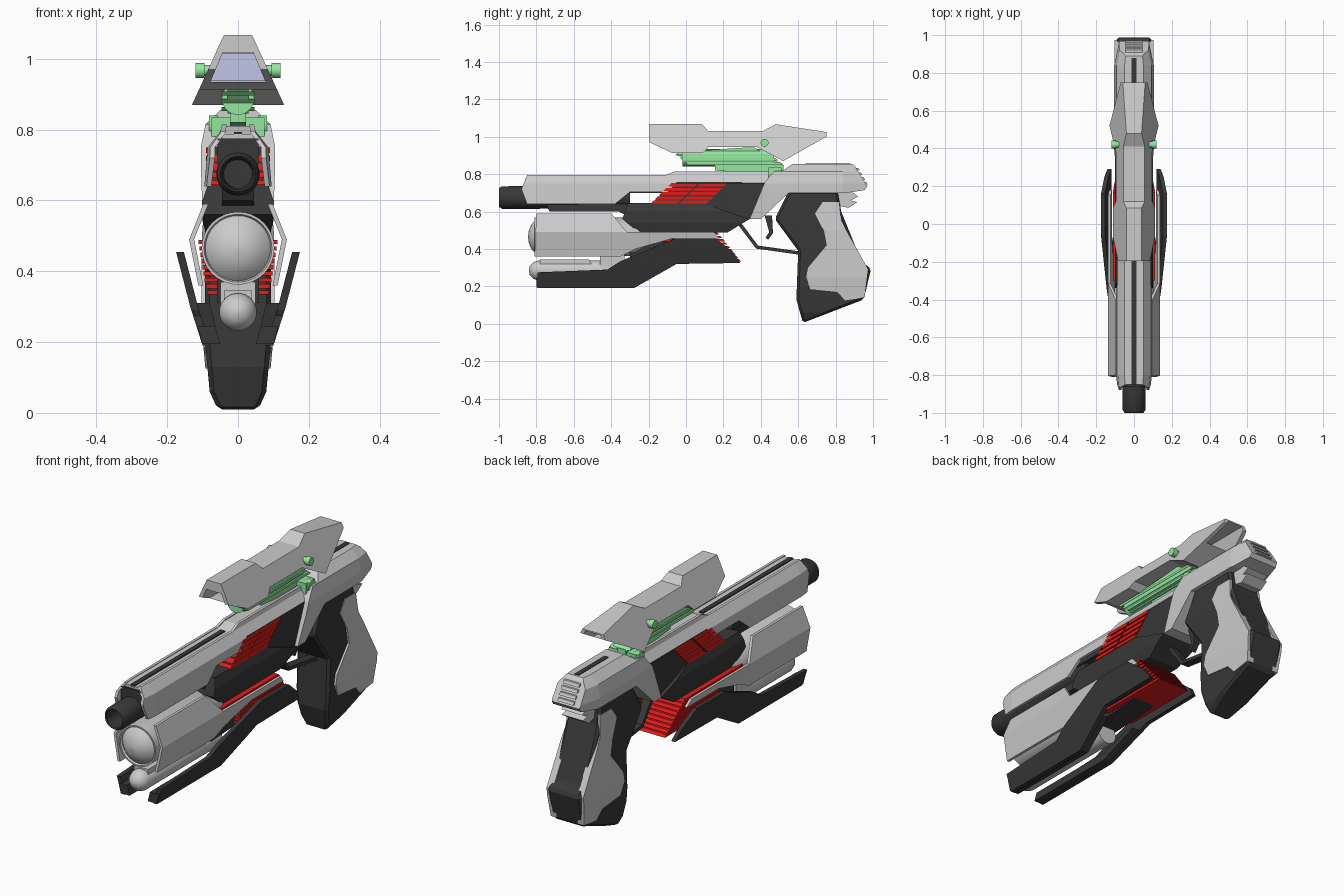
import bpy, bmesh, math
from mathutils import Vector

if "Cube" in bpy.data.objects:
    bpy.data.objects.remove(bpy.data.objects["Cube"])


def material(name, rgb):
    m = bpy.data.materials.new(name)
    m.diffuse_color = (*rgb, 1)
    m.use_nodes = True
    m.node_tree.nodes["Principled BSDF"].inputs["Base Color"].default_value = m.diffuse_color
    return m


DARK = material("dark", (0.04, 0.04, 0.04))
RED = material("red", (0.75, 0.012, 0.012))
GREEN = material("green", (0.3, 0.8, 0.35))
GLASS = material("glass", (0.55, 0.55, 0.82))


def interp(table, v):
    if v <= table[0][0]:
        return table[0][1]
    for (a, p), (b, q) in zip(table, table[1:]):
        if v <= b:
            return p + (q - p) * (v - a) / (b - a)
    return table[-1][1]


def finish(name, bm, mat):
    bmesh.ops.recalc_face_normals(bm, faces=bm.faces)
    me = bpy.data.meshes.new(name)
    bm.to_mesh(me)
    bm.free()
    ob = bpy.data.objects.new(name, me)
    bpy.context.collection.objects.link(ob)
    if mat:
        me.materials.append(mat)
    return ob


def slab(name, pts, zx, mat=None, t=None, yx=None, bevel=0):
    """Side outline (y, z) extruded in x. zx: half width by height, yx: width factor by y.
    With t it becomes a mirrored pair of side plates of thickness t."""
    if not isinstance(zx, list):
        zx = [(0, zx)]
    yx = yx or [(0, 1)]
    bm = bmesh.new()
    face = bm.faces.new([bm.verts.new((-1, y, z)) for y, z in pts])
    ext = bmesh.ops.extrude_face_region(bm, geom=[face], use_keep_orig=True)
    for v in ext["geom"]:
        if isinstance(v, bmesh.types.BMVert):
            v.co.x = 1
    for axis, table in ((2, zx), (1, yx)):
        if len(table) > 1:
            for c, _ in table:
                n = Vector((0, 0, 0))
                n[axis] = 1
                bmesh.ops.bisect_plane(bm, geom=bm.verts[:] + bm.edges[:] + bm.faces[:],
                                       dist=1e-5, plane_co=n * c, plane_no=n)
    for v in bm.verts:
        w = interp(zx, v.co.z) * interp(yx, v.co.y)
        v.co.x = v.co.x * w if t is None else (w if v.co.x > 0 else w - t)
    ob = finish(name, bm, mat)
    if t is not None:
        ob.modifiers.new("mirror", 'MIRROR')
    if bevel:
        b = ob.modifiers.new("bevel", 'BEVEL')
        b.width, b.segments, b.limit_method = bevel, 1, 'ANGLE'
        b.angle_limit = math.radians(50)
    return ob


def lathe(name, prof, z, mat=None, y=0, axis='y', n=32):
    """Revolve (position, radius) pairs about the y or x direction."""
    bm = bmesh.new()
    rings = []
    for p, r in prof:
        ring = []
        for i in range(n):
            c, s = r * math.cos(math.tau * i / n), r * math.sin(math.tau * i / n)
            ring.append(bm.verts.new((c, p, z + s) if axis == 'y' else (p, y + c, z + s)))
        rings.append(ring)
    for a, b in zip(rings, rings[1:]):
        for i in range(n):
            bm.faces.new((a[i], a[i - 1], b[i - 1], b[i]))
    bm.faces.new(rings[0])
    bm.faces.new(rings[-1])
    ob = finish(name, bm, mat)
    bpy.ops.object.select_all(action='DESELECT')
    ob.select_set(True)
    bpy.context.view_layer.objects.active = ob
    bpy.ops.object.shade_smooth_by_angle(angle=math.radians(35))
    return ob


# Upper barrel and the bar above and below it
lathe("muzzle", [(-.86, .04), (-.995, .045), (-1, .05), (-.985, .06), (-.88, .061), (-.3, .055)], .675, DARK)
slab("barrel_top_block", [(-.86, .70), (-.86, .775), (.3, .775), (.3, .70)], .058, DARK)
slab("barrel_underbar", [(-.73, .60), (-.75, .64), (-.3, .64), (-.3, .57), (-.36, .60)], .045, DARK)

# Slide: folded side walls, top plate and centre groove
slab("slide_walls", [(-.85, .64), (-.38, .64), (-.30, .705), (-.10, .705), (-.05, .755), (.46, .755),
                     (.5, .815), (-.06, .815), (-.11, .795), (-.85, .795), (-.88, .72)],
     [(.64, .095), (.75, .086), (.795, .05), (.815, .045)], t=.014, yx=[(-.88, .9), (-.8, 1)])
slab("slide_top", [(-.85, .772), (-.85, .788), (-.11, .788), (-.06, .81), (.5, .81), (.5, .772)], .044)
slab("slide_groove", [(-.85, .78), (-.85, .793), (-.12, .793), (-.12, .78)], .012, DARK)

# Dark body with red cooling fins
slab("body_upper", [(-.2, .62), (-.08, .753), (.42, .753), (.34, .56), (-.2, .56)], .082, DARK)
slab("body_lower", [(-.34, .56), (-.31, .645), (.1, .645), (.22, .60), (.34, .56), (.22, .487), (-.25, .487)],
     [(.487, .085), (.54, .1), (.60, .1), (.645, .085)], DARK)
for i in range(5):
    z0 = .642 + i * .023
    for k, y0 in enumerate((-.19, -.035)):
        y = y0 + i * .0235
        slab(f"side_fin_{k}_{i}", [(y, z0), (y + .016, z0 + .016), (y + .16, z0 + .016), (y + .144, z0)],
             .09, RED)

# Rear frame with strut, back ribs and tang
slab("rear_frame", [(.34, .56), (.42, .755), (.47, .815), (.52, .82), (.57, .855), (.89, .855), (.905, .84),
                    (.97, .735), (.955, .715), (.86, .70), (.55, .70), (.48, .635), (.40, .56)],
     [(.56, .1), (.70, .105), (.75, .105), (.815, .092), (.855, .05)], yx=[(.34, 1), (.84, 1), (.98, .72)])
slab("rear_groove", [(.64, .84), (.64, .858), (.88, .858), (.88, .84)], .012, DARK)
for i in range(4):
    z0, y = .745 + i * .025, .95 - i * .0145
    slab(f"back_rib_{i}", [(y, z0), (y + .022, z0), (y + .014, z0 + .014), (y, z0 + .014)], .045)
slab("tang", [(.74, .71), (.88, .71), (.92, .68), (.88, .66), (.915, .65), (.87, .62), (.82, .63), (.74, .64)], .06)

# Grip and its grey side panels
slab("grip", [(.55, .71), (.475, .56), (.60, .39), (.59, .13), (.625, .005), (.95, .13), (.99, .295),
              (.94, .33), (.83, .60), (.81, .71)][::-1],
     [(.005, .055), (.06, .08), (.2, .093), (.55, .093), (.71, .085)], DARK, bevel=.032)
slab("grip_panels", [(.73, .65), (.82, .65), (.83, .55), (.975, .29), (.955, .14), (.85, .125), (.81, .17),
                     (.665, .185), (.64, .25), (.65, .30), (.75, .42), (.735, .50), (.69, .59)],
     [(.125, .092), (.25, .104), (.5, .102), (.65, .09)], t=.035)

# Trigger and guard
slab("trigger_guard", [(.255, .56), (.375, .402), (.60, .37), (.60, .388), (.385, .418), (.28, .56)], .022, DARK)
slab("trigger", [(.42, .58), (.445, .49), (.425, .46), (.44, .45), (.465, .485), (.46, .58)], .015, DARK)

# Lower barrel, shell plates and small tube
lathe("lower_barrel", [(-.845, .002), (-.84, .035), (-.825, .068), (-.80, .092), (-.81, .096), (-.81, .103),
                       (-.27, .103), (-.2, .07)], .465)
slab("lower_shell", [(-.81, .36), (-.80, .59), (-.40, .59), (-.315, .49), (.15, .49), (.18, .455),
                     (-.075, .455), (-.27, .40), (-.35, .36)],
     [(.36, .112), (.49, .138), (.59, .098)], t=.014)
lathe("lower_tube", [(-.84, .002), (-.835, .025), (-.815, .045), (-.79, .053), (-.2, .053)], .285)
slab("tube_clamp", [(-.78, .31), (-.78, .345), (-.52, .345), (-.50, .31)], .04)
slab("tube_bracket", [(-.46, .30), (-.46, .37), (-.33, .37), (-.33, .30)], .05)
slab("lower_core", [(-.3, .31), (-.3, .50), (.1, .50), (.2, .35), (.05, .33)], .06, DARK)

# Lower red plate stack, stepping back towards the bottom
for i in range(9):
    z0, y1 = .334 + i * .0178, .295 - i * .0145
    y0 = -.3 if i > 7 else -.12
    slab(f"lower_fin_{i}", [(y0, z0), (y0, z0 + .012), (y1 - .012, z0 + .012), (y1, z0)], .088 + i * .003, RED)

# Dark wing plates under the barrel
slab("wings", [(-.795, .275), (-.42, .29), (-.35, .335), (-.06, .455), (.16, .455), (.25, .385), (.29, .325),
               (-.05, .32), (-.28, .19), (-.795, .19)],
     [(.19, .1), (.30, .135), (.455, .175)], DARK, t=.022)
slab("wing_floor", [(-.8, .195), (-.28, .195), (-.1, .30), (-.15, .31), (-.3, .245), (-.8, .245)],
     [(.19, .1), (.31, .13)], DARK, t=.05)

# Scope hood, tunnel cut and lenses
scope = slab("scope", [(-.195, 1.067), (.085, 1.067), (.12, 1.03), (.41, 1.03), (.48, 1.067), (.75, 1.025),
                       (.75, 1.0), (.52, .87), (.38, .945), (.12, .945), (.09, .914), (-.075, .914), (-.195, .97)],
             [(.87, .13), (1.067, .04)])
bore = [(.93, .08), (1.02, .042)]
for nm, a, b in (("front", -.3, .03), ("rear", .5, .9)):
    cut = slab("scope_cutter_" + nm, [(a, .935), (b, .935), (b, 1.018), (a, 1.018)], bore)
    cut.hide_render = True
    cut.hide_set(True)
    m = scope.modifiers.new("bore", 'BOOLEAN')
    m.object, m.operation, m.solver = cut, 'DIFFERENCE', 'EXACT'
slab("lens_front", [(.0, .937), (.028, .937), (.028, 1.016), (.0, 1.016)], bore, GLASS)
slab("lens_rear", [(.502, .94), (.53, .94), (.53, 1.016), (.502, 1.016)], bore, GLASS)

# Green scope mount, rail and cross pins
lathe("rail_tube", [(-.02, .038), (-.02, .046), (.47, .046), (.47, .03)], .888, GREEN)
slab("rail_core", [(-.055, .918), (.36, .945), (.44, .90), (.52, .845), (.01, .845)], .03, GREEN)
for i in range(3):
    z0, d = .852 + i * .022, i * .028
    slab(f"rail_rib_{i}", [(.01 - d, z0), (.52 - d, z0), (.505 - d, z0 + .012), (-.003 - d, z0 + .012)], .047, GREEN)
slab("rail_foot", [(.155, .85), (.155, .82), (.40, .80), (.52, .80), (.52, .85)], .022, GREEN)
for nm, y, z, w, r in (("mount", .48, .81, .082, .03), ("scope", .42, .967, .12, .021)):
    lathe(nm + "_pin", [(-w, r * .8), (-w, r), (-w + .025, r), (-w + .025, r * .75), (w - .025, r * .75),
                        (w - .025, r), (w, r), (w, r * .8)], z, GREEN, y, 'x', 20)
slab("mount_block", [(.44, .78), (.44, .835), (.51, .835), (.51, .78)], .075, GREEN)
